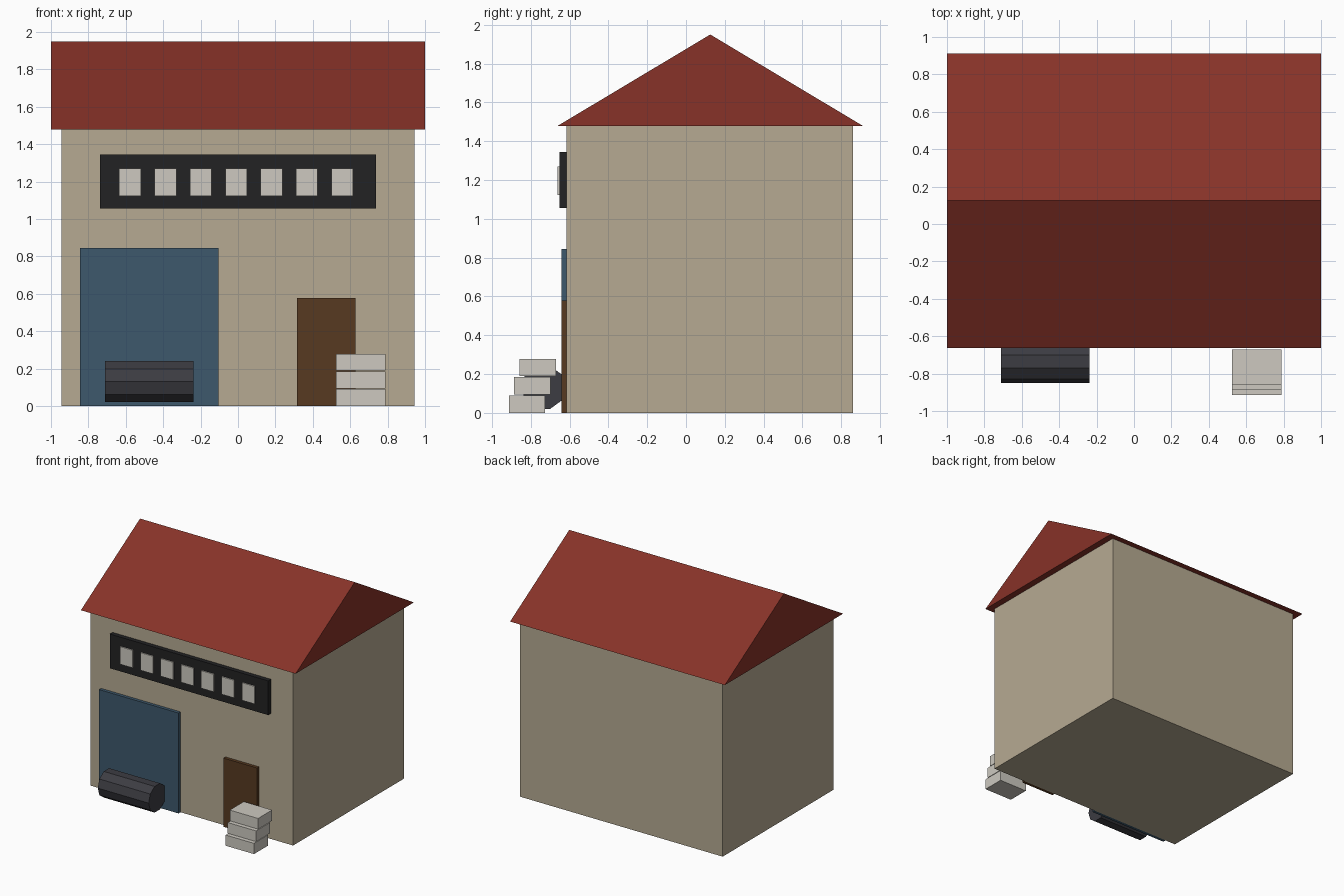
import bpy, bmesh, math
from mathutils import Matrix

if "Cube" in bpy.data.objects:
    bpy.data.objects.remove(bpy.data.objects["Cube"])


def material(name, rgb):
    """Flat colour given as 0-255 sRGB, stored as linear."""
    lin = [((c / 255 + 0.055) / 1.055) ** 2.4 for c in rgb]
    m = bpy.data.materials.new(name)
    m.diffuse_color = (*lin, 1)
    m.use_nodes = True
    m.node_tree.nodes["Principled BSDF"].inputs["Base Color"].default_value = m.diffuse_color
    return m


TAN = material("tan_wall", (182, 170, 146))
RED = material("red_roof", (135, 50, 40))
BLUE = material("blue_shutter", (61, 88, 108))
BROWN = material("brown_wood", (87, 58, 33))
BLACK = material("black_board", (34, 34, 35))
PALE = material("pale_grey", (205, 201, 192))
STEEL = material("dark_steel", (60, 60, 66))


def finish(name, bm, mat):
    bmesh.ops.recalc_face_normals(bm, faces=bm.faces)
    me = bpy.data.meshes.new(name)
    bm.to_mesh(me)
    bm.free()
    me.materials.append(mat)
    ob = bpy.data.objects.new(name, me)
    bpy.context.collection.objects.link(ob)
    return ob


def box(name, x, y, z, mat):
    """Box from (min, max) ranges."""
    bm = bmesh.new()
    bmesh.ops.create_cube(bm, size=1)
    for v in bm.verts:
        v.co = [r[0] + (c + 0.5) * (r[1] - r[0]) for c, r in zip(v.co, (x, y, z))]
    return finish(name, bm, mat)


FRONT = -0.615  # y of the front wall

# Building body
box("walls", (-0.944, 0.944), (FRONT, 0.86), (0, 1.479), TAN)

# Gable roof: triangular profile extruded along x
bm = bmesh.new()
profile = [(-0.662, 1.479), (0.912, 1.479), (0.125, 1.95)]
face = bm.faces.new([bm.verts.new((-1, y, z)) for y, z in profile])
ext = bmesh.ops.extrude_face_region(bm, geom=[face])
bmesh.ops.translate(bm, vec=(2, 0, 0),
                    verts=[g for g in ext["geom"] if isinstance(g, bmesh.types.BMVert)])
finish("roof", bm, RED)

# Doors
box("loading_door", (-0.845, -0.105), (-0.642, FRONT), (0, 0.845), BLUE)
box("entry_door", (0.315, 0.628), (-0.642, FRONT), (0, 0.578), BROWN)

# Long board with a row of pale tiles
box("front_board", (-0.738, 0.738), (-0.652, FRONT), (1.057, 1.345), BLACK)
for i in range(7):
    x = -0.577 + i * 0.189
    box(f"board_tile_{i + 1}", (x - 0.058, x + 0.058), (-0.662, -0.652), (1.122, 1.27), PALE)

# Ten-sided drum lying on its side
bm = bmesh.new()
bmesh.ops.create_cone(bm, cap_ends=True, segments=10, radius1=0.1155, radius2=0.1155, depth=0.474)
# place one corner directly forward before laying the axis along x
corner = min(bm.verts, key=lambda v: v.co.y)
spin = -math.pi / 2 - math.atan2(corner.co.y, corner.co.x)
bmesh.ops.transform(bm, verts=bm.verts, matrix=Matrix.Translation((-0.474, -0.735, 0.131))
                    @ Matrix.Rotation(math.pi / 2, 4, 'Y') @ Matrix.Rotation(spin, 4, 'Z'))
finish("drum", bm, STEEL)

# Staggered stack of crates
for i in range(3):
    y, z = -0.913 + i * 0.0275, i * 0.0945
    box(f"crate_{i + 1}", (0.524, 0.788), (y, y + 0.187), (z, z + 0.09), PALE)
